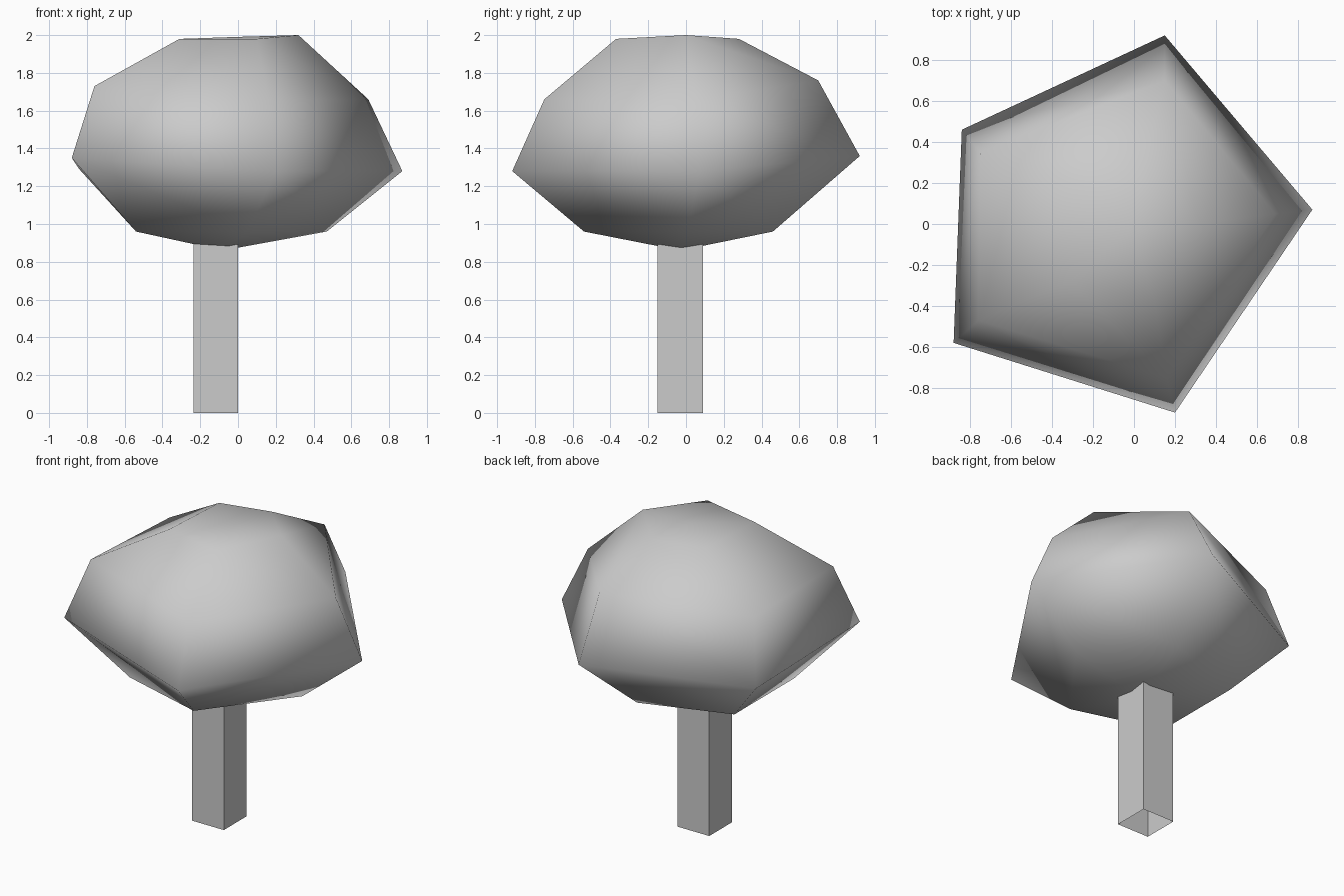
import bpy
import bmesh

default_cube = bpy.data.objects.get("Cube")
if default_cube:
    bpy.data.objects.remove(default_cube, do_unlink=True)

# Single plain grey material
grey = bpy.data.materials.new("plain grey")
grey.use_nodes = True
grey.diffuse_color = (0.6, 0.6, 0.6, 1)
shader = next(n for n in grey.node_tree.nodes if n.type == "BSDF_PRINCIPLED")
shader.inputs["Base Color"].default_value = grey.diffuse_color


def finish(name, bm, smooth):
    """Turn a bmesh into a named, shaded object."""
    bmesh.ops.recalc_face_normals(bm, faces=bm.faces[:])
    for face in bm.faces:
        face.smooth = smooth
    mesh = bpy.data.meshes.new(name)
    bm.to_mesh(mesh)
    bm.free()
    mesh.materials.append(grey)
    obj = bpy.data.objects.new(name, mesh)
    bpy.context.collection.objects.link(obj)
    return obj


def bridge(bm, lower, upper):
    """Join two matching rings with a band of quads."""
    count = len(lower)
    for i in range(count):
        j = (i + 1) % count
        bm.faces.new((lower[i], lower[j], upper[j], upper[i]))


def cap(bm, ring, tip):
    """Close a ring with a fan of triangles to one tip."""
    pole = bm.verts.new(tip)
    for a, b in zip(ring, ring[1:] + ring[:1]):
        bm.faces.new((a, b, pole))


# Tree crown: uneven five-sided rings, from the underside to the top
crown_rings = (
    ((.04, .46, .96), (.47, .01, .96), (.05, -.54, .96), (-.54, -.37, .96), (-.54, .26, .96)),
    ((.15, .92, 1.36), (.87, .07, 1.28), (.2, -.92, 1.28), (-.88, -.58, 1.35), (-.84, .46, 1.29)),
    ((.15, .7, 1.76), (.69, .05, 1.66), (.16, -.75, 1.66), (-.76, -.47, 1.73), (-.75, .35, 1.7)),
    ((.05, .28, 1.98), (.32, 0, 2), (.1, -.37, 1.98), (-.31, -.28, 1.98), (-.28, .2, 1.98)),
)
bm = bmesh.new()
rings = [[bm.verts.new(point) for point in ring] for ring in crown_rings]
for lower, upper in zip(rings, rings[1:]):
    bridge(bm, lower, upper)
cap(bm, rings[0], (-.08, -.03, .86))
cap(bm, rings[-1], (-.02, -.03, 1.99))
finish("tree_crown", bm, True)

# Trunk: square tube, open at the foot, its top hidden in the crown
left, right, front, back = -.235, 0, -.15, .09
bm = bmesh.new()
foot, head = [
    [bm.verts.new((x, y, z)) for x, y in
     ((left, front), (right, front), (right, back), (left, back))]
    for z in (0, .92)
]
bridge(bm, foot, head)
finish("tree_trunk", bm, False)
